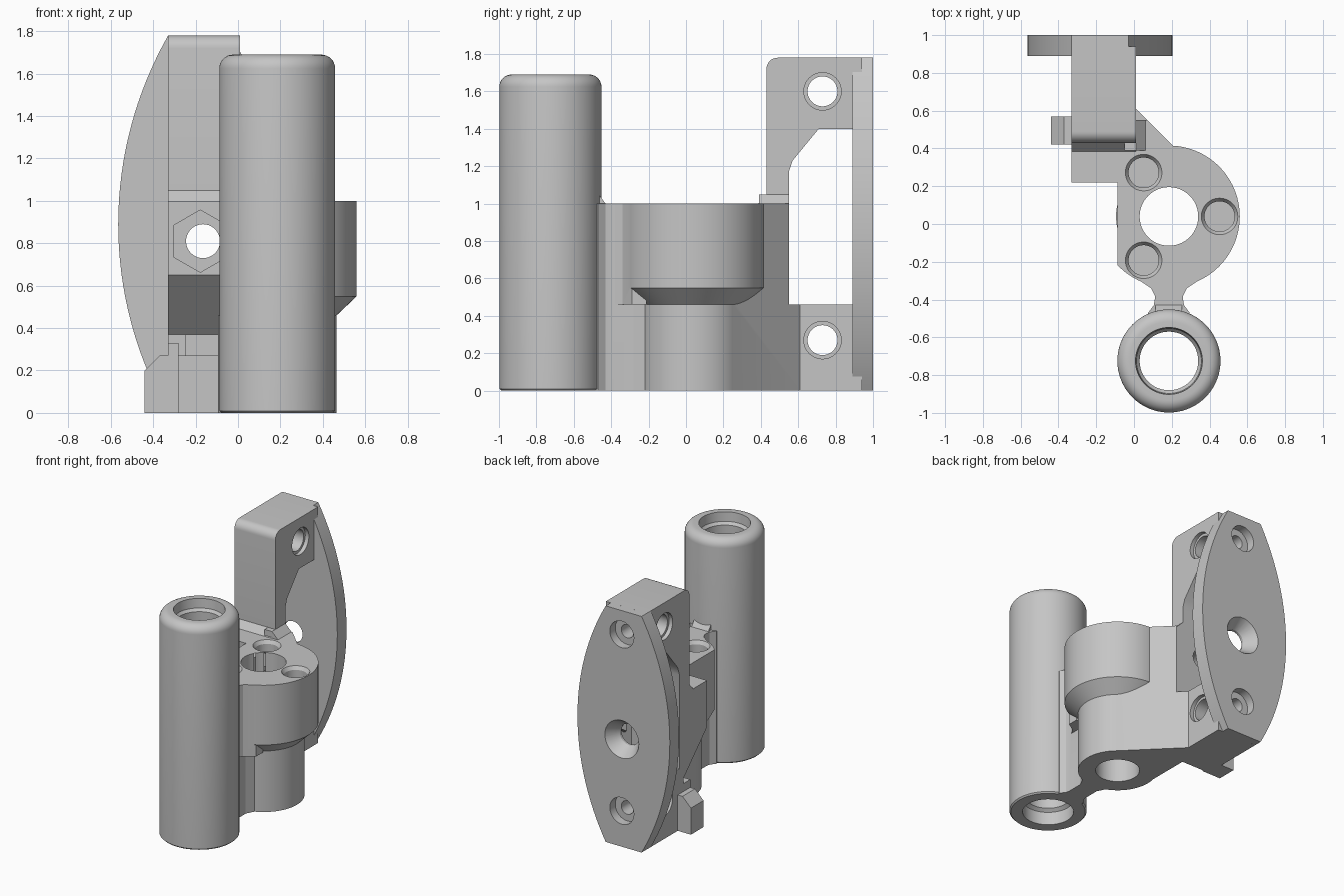
import bpy, bmesh
from math import sin, cos, pi, radians
from mathutils import Vector, Matrix

if "Cube" in bpy.data.objects:
    bpy.data.objects.remove(bpy.data.objects["Cube"], do_unlink=True)

grey = bpy.data.materials.new("satin grey")
grey.use_nodes = True
COLOUR = (0.56, 0.56, 0.56, 1)
grey.diffuse_color = COLOUR
grey.node_tree.nodes["Principled BSDF"].inputs["Base Color"].default_value = COLOUR


def finish(bm, name):
    bmesh.ops.recalc_face_normals(bm, faces=bm.faces[:])
    mesh = bpy.data.meshes.new(name)
    bm.to_mesh(mesh)
    bm.free()
    mesh.materials.append(grey)
    obj = bpy.data.objects.new(name, mesh)
    bpy.context.collection.objects.link(obj)
    return obj


def prism(name, points, axis, lo, hi):
    """Extrude a flat outline along x, y or z."""
    place = {"x": lambda a, b, t: (t, a, b),
             "y": lambda a, b, t: (a, t, b),
             "z": lambda a, b, t: (a, b, t)}[axis]
    bm = bmesh.new()
    face = bm.faces.new([bm.verts.new(place(a, b, lo)) for a, b in points])
    new = bmesh.ops.extrude_face_region(bm, geom=[face])["geom"]
    bmesh.ops.translate(bm, vec=place(0, 0, hi - lo),
                        verts=[v for v in new if isinstance(v, bmesh.types.BMVert)])
    return finish(bm, name)


def box(name, x, y, z):
    return prism(name, [(x[0], y[0]), (x[1], y[0]), (x[1], y[1]), (x[0], y[1])], "z", *z)


def peg(name, start, end, r1, r2=None, sides=48):
    """Cylinder or cone between two points."""
    a, b = Vector(start), Vector(end)
    turn = (b - a).to_track_quat("Z", "Y").to_matrix().to_4x4()
    bm = bmesh.new()
    bmesh.ops.create_cone(bm, cap_ends=True, segments=sides, radius1=r1,
                          radius2=r1 if r2 is None else r2, depth=(b - a).length,
                          matrix=Matrix.Translation((a + b) / 2) @ turn)
    return finish(bm, name)


def lathe(name, profile, centre, sides=96):
    """Revolve a closed radius/height outline about a vertical axis."""
    bm = bmesh.new()
    rings = [[bm.verts.new((centre[0] + r * cos(2 * pi * i / sides),
                            centre[1] + r * sin(2 * pi * i / sides), z))
              for r, z in profile] for i in range(sides)]
    n = len(profile)
    for i in range(sides):
        p, q = rings[i], rings[(i + 1) % sides]
        for j in range(n):
            k = (j + 1) % n
            bm.faces.new((p[j], q[j], q[k], p[k]))
    return finish(bm, name)


def combine(target, other, operation, keep=False):
    mod = target.modifiers.new("combine", "BOOLEAN")
    mod.operation, mod.solver, mod.object = operation, "EXACT", other
    bpy.context.view_layer.objects.active = target
    bpy.ops.object.modifier_apply(modifier=mod.name)
    if not keep:
        bpy.data.objects.remove(other, do_unlink=True)


def arc(cx, cy, r, a0, a1, n=8):
    return [(cx + r * cos(radians(a0 + (a1 - a0) * i / n)),
             cy + r * sin(radians(a0 + (a1 - a0) * i / n))) for i in range(n + 1)]


HUB = (0.185, 0.04)
MID = -0.165          # centre line of the post and plate
HEX_Z = 0.81
SCREW_Z = (0.27, 1.6)

# Front tube with rounded rim and stepped bore
tube_profile = ([(0.18, 0), (0.263, 0), (0.273, 0.01)]
                + arc(0.208, 1.625, 0.065, 0, 90)
                + [(0.177, 1.69), (0.172, 1.62), (0.155, 1.6), (0.155, 0.12), (0.18, 0.1)])
tube = lathe("pivot_tube", tube_profile, (HUB[0], -0.725))

# Hub: narrow below, wide above, with a flat left flank
bracket = lathe("hinge_bracket", [(0.1, 0), (0.28, 0), (0.28, 0.46), (0.375, 0.55),
                                  (0.375, 1), (0.1, 1)], HUB)
combine(bracket, box("flank_cut", (-0.5, -0.087), (-0.5, 0.5), (0.46, 1.1)), "DIFFERENCE")


# Neck between hub and tube, flared at both ends
def neck(flare_y, spread, lo, hi):
    right = [(0.11, -0.5), (0.11, -0.47), (0.08, -0.43), (0.075, -0.4),
             (0.075, flare_y - 0.07), (0.095, flare_y - 0.03),
             (spread, flare_y + 0.02), (spread, flare_y + 0.1)]
    pts = [(HUB[0] + x, y) for x, y in right]
    pts += [(HUB[0] - x, y) for x, y in reversed(right)]
    return prism("neck", pts, "z", lo, hi)


# Post with shoulder, sloped underside and rounded top edge
post_profile = ([(0.5, 0), (0.94, 0), (0.94, 1.78)] + arc(0.49, 1.72, 0.06, 90, 180)
                + [(0.43, 1.05), (0.385, 1), (0.22, 1), (0.22, 0.65), (0.5, 0.37)])

additions = [
    neck(-0.31, 0.17, 0.46, 1),
    neck(-0.21, 0.12, 0, 0.5),
    prism("neck_gusset", [(-0.5, 0.95), (-0.43, 0.95), (-0.43, 1), (-0.46, 1.04), (-0.5, 1.04)],
          "x", 0.115, 0.255),
    prism("link", [(-0.087, 0.04), (0.185, 0.04), (0.383, 0.237), (0.01, 0.61),
                   (-0.087, 0.61)], "z", 0, 1),
    prism("post", post_profile, "x", -0.33, 0.01),
    prism("post_skirt", [(-0.05, 0.95), (0.06, 0.95), (0.06, 1), (0.01, 1.05), (-0.05, 1.05)],
          "y", 0.39, 0.555),
    prism("side_tab", [(-0.44, 0), (-0.44, 0.2), (-0.37, 0.27), (-0.33, 0.27), (-0.33, 0.33),
                       (-0.28, 0.33), (-0.28, 0)], "y", 0.42, 0.57),
    box("foot", (-0.29, -0.05), (0.43, 0.55), (0, 0.27)),
    box("foot_step", (-0.25, -0.05), (0.46, 0.55), (0, 0.37)),
]
for part in additions:
    combine(bracket, part, "UNION")

# Window between post and plate
combine(bracket, prism("window_cut", [(0.55, 0.46), (0.93, 0.46), (0.93, 1.4), (0.71, 1.4),
                                      (0.57, 1.23), (0.55, 1.17)], "x", -0.6, 0.4), "DIFFERENCE")

# Back plate with bowed sides
side = arc(-0.565 + 1.8, 0.89, 1.8, 180 - 29.63, 180 + 29.63, 32)
plate = prism("back_plate", side + [(2 * -0.18 - x, z) for x, z in reversed(side)],
              "y", 0.89, 1)

# Hub bore and three chamfered sockets
cuts = [peg("bore_cut", (*HUB, -0.1), (*HUB, 1.1), 0.155, sides=96)]
for k in range(3):
    x = HUB[0] + 0.268 * cos(2 * pi * k / 3)
    y = HUB[1] + 0.268 * sin(2 * pi * k / 3)
    cuts.append(peg("socket_cut", (x, y, 0.88), (x, y, 1.1), 0.08))
    cuts.append(peg("socket_rim", (x, y, 0.975), (x, y, 1.005), 0.08, 0.1))

# Cross holes through the post, with recessed ends
for z in SCREW_Z:
    cuts.append(peg("cross_cut", (-0.6, 0.73, z), (0.3, 0.73, z), 0.08))
    cuts.append(peg("cross_rim", (-0.02, 0.73, z), (0.1, 0.73, z), 0.1))
    cuts.append(peg("cross_rim", (-0.4, 0.73, z), (-0.3, 0.73, z), 0.1))

# Hexagonal nut pocket in the shoulder
hexagon = [(-0.178 + 0.147 * sin(pi * k / 3), HEX_Z + 0.147 * cos(pi * k / 3)) for k in range(6)]
cuts.append(prism("nut_cut", hexagon, "y", 0.1, 0.4))
for cut in cuts:
    combine(bracket, cut, "DIFFERENCE")

# Holes shared by plate and post: bolt hole and stepped screw holes
shared = [peg("bolt_cut", (MID, 0.1, HEX_Z), (MID, 1.1, HEX_Z), 0.08),
          peg("bolt_sink", (MID, 0.91, HEX_Z), (MID, 1.005, HEX_Z), 0.08, 0.145)]
for z in SCREW_Z:
    shared.append(peg("screw_cut", (MID, 0.73, z), (MID, 1.1, z), 0.05))
    shared.append(peg("screw_head", (MID, 0.935, z), (MID, 1.1, z), 0.1))
for cut in shared:
    combine(bracket, cut, "DIFFERENCE", keep=True)
    combine(plate, cut, "DIFFERENCE")

# Smooth round walls, keep edges crisp
for obj in (tube, bracket, plate):
    bpy.ops.object.select_all(action="DESELECT")
    obj.select_set(True)
    bpy.context.view_layer.objects.active = obj
    bpy.ops.object.shade_smooth_by_angle(angle=radians(25))
